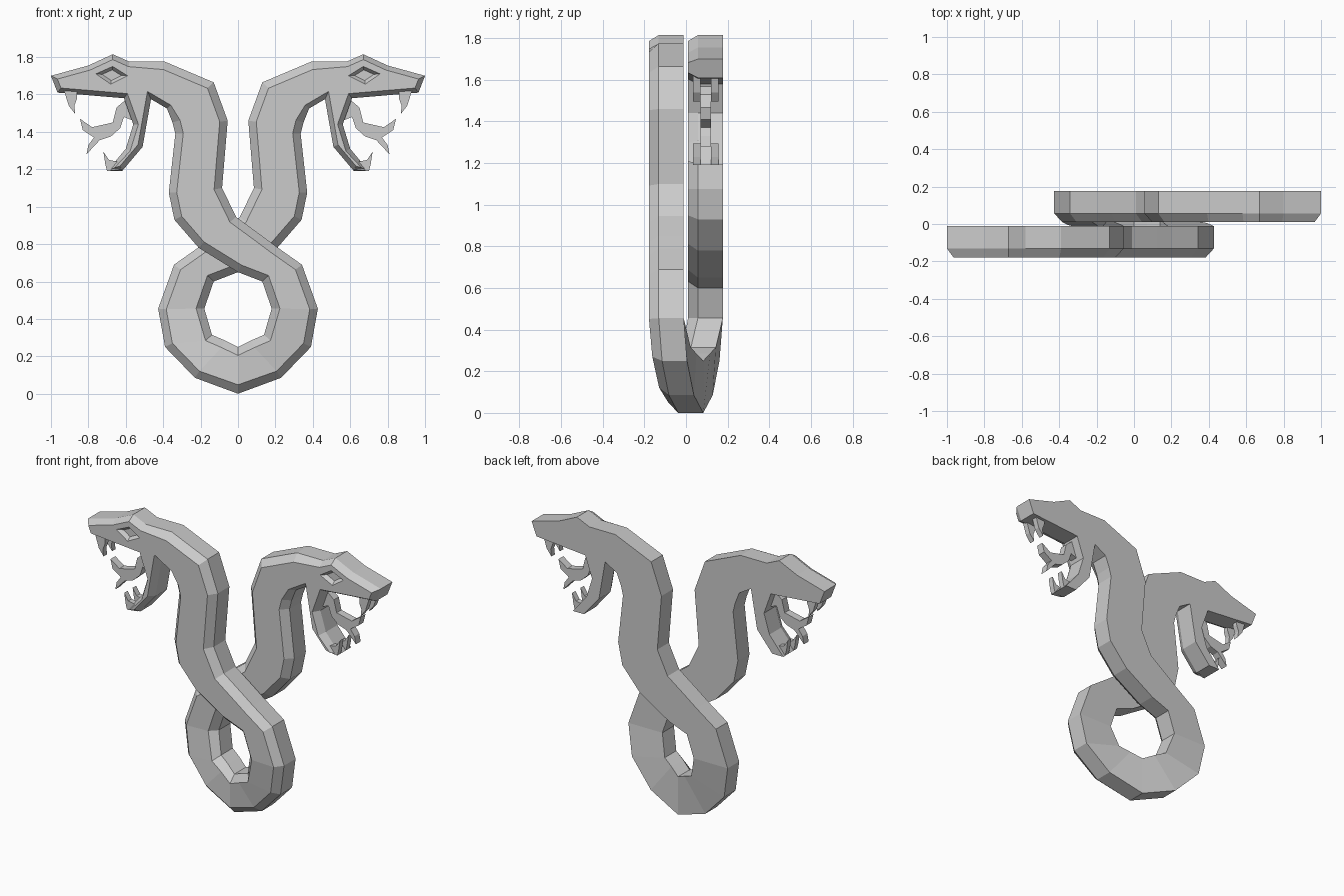
import bpy, bmesh, math
from mathutils import Vector

if "Cube" in bpy.data.objects:
    bpy.data.objects.remove(bpy.data.objects["Cube"], do_unlink=True)

stone = bpy.data.materials.new("plain_grey")
stone.use_nodes = True
GREY = (0.6, 0.6, 0.6, 1)
stone.diffuse_color = GREY
stone.node_tree.nodes["Principled BSDF"].inputs["Base Color"].default_value = GREY

BACK, GAP = -0.011, 0.188        # back plane of the front half, offset to the rear half
THICK, SIDE = 0.167, 0.12        # full depth, depth of the unbevelled side
STATIONS = 11                    # paired rail points along the body

# Rails of one serpent half, from the bottom of the loop to the snout
outer = [(0, 0), (.23, .085), (.39, .25), (.427, .455), (.342, .69), (.2, .79), (.12, .85),
         (-.01, .945), (-.085, 1.1), (-.055, 1.46), (-.13, 1.665),
         (-.39, 1.775), (-.58, 1.775), (-.67, 1.815), (-.8, 1.755), (-1, 1.7)]
inner = [(0, .25), (.07, .285), (.139, .315), (.18, .455), (.13, .6), (0, .65), (-.21, .78),
         (-.34, .93), (-.37, 1.075), (-.335, 1.39), (-.35, 1.45),
         (-.38, 1.525), (-.465, 1.575), (-.51, 1.32), (-.62, 1.19), (-.7, 1.19),
         (-.6, 1.31), (-.56, 1.44), (-.61, 1.58), (-.965, 1.61)]
eye = [(-.76, 1.71), (-.67, 1.75), (-.59, 1.7), (-.68, 1.655)]
wide = [Vector(p) for p in outer + inner[::-1]]
N = len(wide)


def inset_outline():
    """Mitred inset of the outline: broad on the body, finer on the head."""
    result = []
    for i, p in enumerate(wide):
        d1 = (p - wide[i - 1]).normalized()
        d2 = (wide[(i + 1) % N] - p).normalized()
        n1, n2 = Vector((-d1.y, d1.x)), Vector((-d2.y, d2.x))
        on_head = STATIONS < i < N - STATIONS
        width = .026 if on_head else .042
        result.append(p + width * (n1 + n2) / max(1 + n1.dot(n2), .5))
    result[0], result[-1] = wide[0] + Vector((0, .048)), wide[-1] - Vector((0, .045))
    return result


def place(p, depth, rear):
    """Position a profile point; the lower loop winds from one layer to the other."""
    x, z = p
    turn = math.atan2(abs(x), .455 - z) / (math.pi / 2)
    shift = GAP / 2 * max(0, 1 - turn) ** 1.5 if x >= 0 else 0
    if rear:
        return (-x, BACK + GAP - depth - shift, z)
    return (x, BACK - depth + shift, z)


def finish(bm, name):
    bmesh.ops.remove_doubles(bm, verts=bm.verts, dist=.0005)
    bmesh.ops.recalc_face_normals(bm, faces=bm.faces)
    mesh = bpy.data.meshes.new(name)
    bm.to_mesh(mesh)
    bm.free()
    mesh.materials.append(stone)
    obj = bpy.data.objects.new(name, mesh)
    bpy.context.collection.objects.link(obj)
    return obj


# Twin body: both halves meet at the bottom of the loop
bm = bmesh.new()
narrow = inset_outline()
first_head, last_head = STATIONS - 1, N - STATIONS
snout = len(outer) - 1
for rear in (False, True):
    back = [bm.verts.new(place(p, 0, rear)) for p in wide]
    side = [bm.verts.new(place(p, SIDE, rear)) for p in wide]
    front = [bm.verts.new(place(p, THICK, rear)) for p in narrow]
    for low, high in ((back, side), (side, front)):
        for i in range(N - 1):
            bm.faces.new((low[i], low[i + 1], high[i + 1], high[i]))
    for cap in (back, front):
        for i in range(STATIONS - 1):
            bm.faces.new((cap[i], cap[i + 1], cap[N - 2 - i], cap[N - 1 - i]))
    bm.faces.new(back[first_head:last_head + 1])
    # Front of the head, split around a sunken diamond eye
    rim = [bm.verts.new(place(p, THICK, rear)) for p in eye]
    mid = sum((Vector(p) for p in eye), Vector((0, 0))) / len(eye)
    floor = [bm.verts.new(place(mid.lerp(Vector(p), .6), THICK - .025, rear)) for p in eye]
    bm.faces.new(front[first_head:snout + 1] + rim[:3])
    bm.faces.new([front[first_head], rim[2], rim[3], rim[0]] + front[snout:last_head + 1])
    for i in range(4):
        j = (i + 1) % 4
        bm.faces.new((rim[i], rim[j], floor[j], floor[i]))
    bm.faces.new(floor)
finish(bm, "twin_serpent_body")


def prism(name, profile, near, far, rear):
    """Extrude a profile between two depths in front of the back plane."""
    bm = bmesh.new()
    a = [bm.verts.new(place(p, near, rear)) for p in profile]
    b = [bm.verts.new(place(p, far, rear)) for p in profile]
    bm.faces.new(a)
    bm.faces.new(b)
    for i in range(len(a)):
        bm.faces.new((a[i - 1], a[i], b[i], b[i - 1]))
    finish(bm, name)


# Teeth and forked tongue
upper_fang = [(-.93, 1.62), (-.86, 1.62), (-.86, 1.58), (-.875, 1.54), (-.87, 1.495), (-.905, 1.54)]
lower_fang = [(-.70, 1.19), (-.71, 1.23), (-.72, 1.295), (-.69, 1.25), (-.64, 1.24), (-.62, 1.2)]
tongue = [(-.59, 1.58), (-.65, 1.53), (-.67, 1.45), (-.78, 1.425), (-.845, 1.47), (-.83, 1.41),
          (-.77, 1.37), (-.8, 1.33), (-.81, 1.28), (-.74, 1.355), (-.68, 1.375),
          (-.63, 1.42), (-.61, 1.48), (-.56, 1.46)]
# Small side fork tips give the mouth its second fang pair
hind_fang = [(-.875, 1.62), (-.82, 1.62), (-.835, 1.57)]

for rear in (False, True):
    snake = "rear" if rear else "front"
    for tag, near in (("inner", .02), ("outer", .108)):
        prism(f"{snake}_upper_fang_{tag}", upper_fang, near, near + .036, rear)
        prism(f"{snake}_lower_fang_{tag}", lower_fang, near, near + .036, rear)
    prism(f"{snake}_tongue", tongue, .058, .108, rear)
